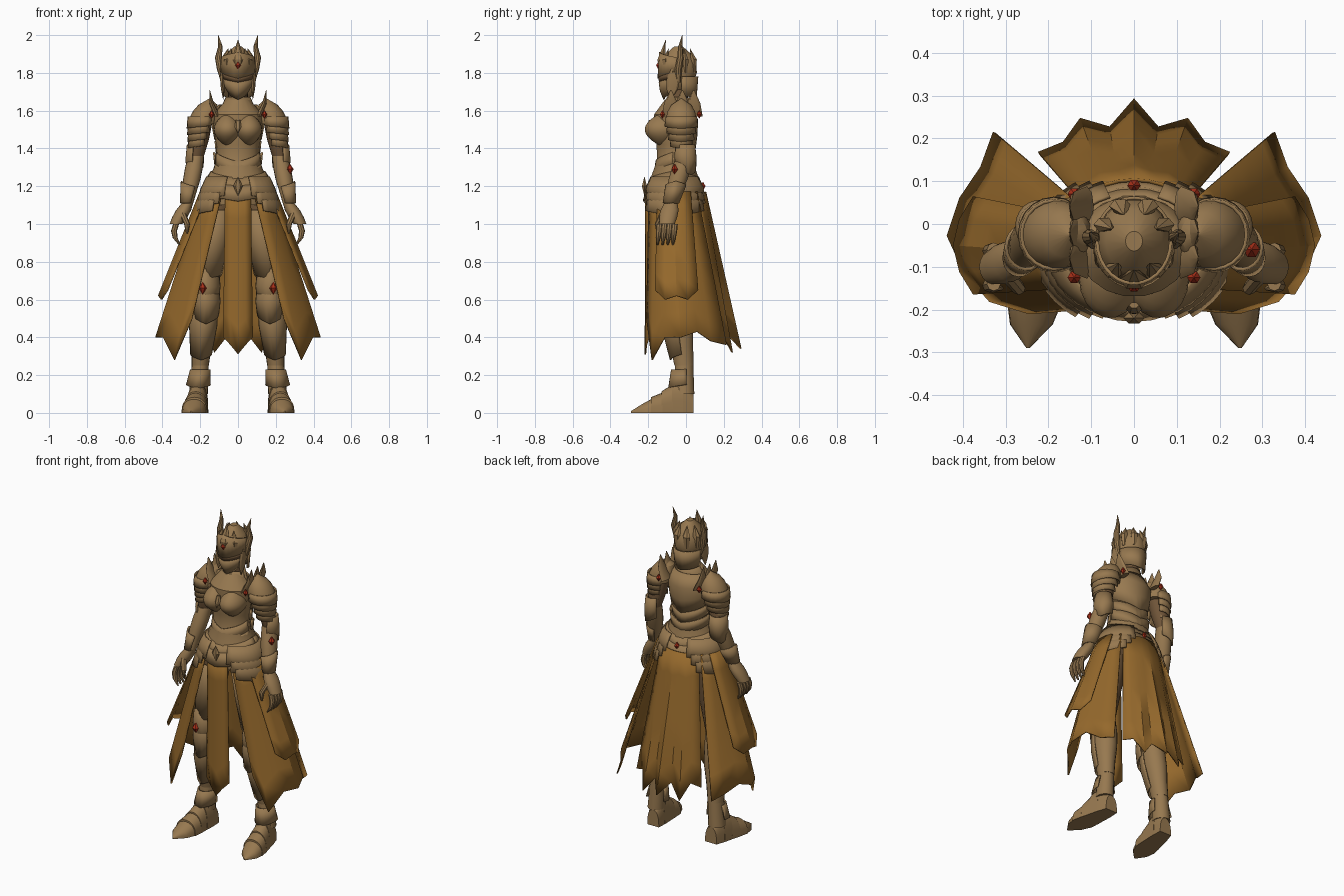
import bpy
import bmesh
from math import cos, sin, pi, radians
from mathutils import Vector

default_cube = bpy.data.objects.get("Cube")
if default_cube:
    bpy.data.objects.remove(default_cube, do_unlink=True)

FRONT, SIDE, BACK = -90, 0, 90
UP = Vector((0, 0, 1))


def make_material(name, red, green, blue):
    material = bpy.data.materials.new(name)
    material.use_nodes = True
    colour = (red, green, blue, 1)
    material.diffuse_color = colour
    material.node_tree.nodes["Principled BSDF"].inputs["Base Color"].default_value = colour
    return material


armour = make_material("bronze armour", .31, .19, .08)
under = make_material("dark underlayer", .16, .09, .04)
cloth = make_material("ochre cloth", .3, .14, .025)
ruby = make_material("red gem", .4, .03, .01)


def build(name, rows, material, closed=False, thick=0, mirror=False):
    """Skin a grid of points: a capped solid if closed, otherwise a thin plate."""
    mesh = bpy.data.meshes.new(name)
    bm = bmesh.new()
    grid = [[bm.verts.new(point) for point in row] for row in rows]
    count = len(grid[0])
    for upper, lower in zip(grid, grid[1:]):
        for i in range(count if closed else count - 1):
            j = (i + 1) % count
            bm.faces.new((upper[i], upper[j], lower[j], lower[i]))
    if closed:
        bm.faces.new(grid[0])
        bm.faces.new(grid[-1])
    bmesh.ops.recalc_face_normals(bm, faces=bm.faces)
    bm.to_mesh(mesh)
    bm.free()
    mesh.materials.append(material)
    part = bpy.data.objects.new(name, mesh)
    bpy.context.collection.objects.link(part)
    bpy.ops.object.select_all(action="DESELECT")
    part.select_set(True)
    bpy.context.view_layer.objects.active = part
    bpy.ops.object.shade_smooth_by_angle(angle=radians(30))
    if thick:
        solid = part.modifiers.new("thickness", "SOLIDIFY")
        solid.thickness = thick
        solid.offset = 0
    if mirror:
        part.modifiers.new("mirror", "MIRROR").use_mirror_merge = False


def follow(path, t):
    """Point at fraction t of a path."""
    place = t * (len(path) - 1)
    i = min(int(place), len(path) - 2)
    return Vector(path[i]).lerp(Vector(path[i + 1]), place - i)


def ellipses(path, radii, depth, angles):
    """Level rings of evenly spaced radii along a path."""
    rows = []
    for k, radius in enumerate(radii):
        centre = follow(path, k / (len(radii) - 1))
        radius = max(radius, .001)
        rows.append([centre + radius * Vector((cos(a), depth * sin(a), 0)) for a in angles])
    return rows


def solid(name, path, radii, depth=1, material=armour, sides=18, mirror=False):
    angles = [2 * pi * i / sides for i in range(sides)]
    build(name, ellipses(path, radii, depth, angles), material, closed=True, mirror=mirror)


def plate(name, path, radii, depth, facing, span, dips=(0, 0), material=armour, mirror=False):
    """Curved plate; dips lower the middle of its top and bottom edges to a point."""
    sides = 14
    angles = [radians(facing + span * (i / sides - .5)) for i in range(sides + 1)]
    rows = ellipses(path, radii, depth, angles)
    for k, row in enumerate(rows):
        t = k / (len(rows) - 1)
        for i, point in enumerate(row):
            point.z -= (dips[0] * (1 - t) + dips[1] * t) * (1 - abs(2 * i / sides - 1))
    build(name, rows, material, thick=.008, mirror=mirror)


def gem(name, place, size=.022, mirror=False):
    centre = Vector(place)
    solid(name, [centre - size * UP, centre + size * UP], [0, size * .7, 0],
          material=ruby, sides=6, mirror=mirror)


def symmetric(half):
    return half + half[-2::-1]


def skirt(name, top, hem, waist, radii, heights, mirror=False):
    """Cloth from an arc of the waist ellipse to a jagged hem; top and hem are angle ranges."""
    steps = 6
    rows = [[] for step in range(steps + 1)]
    for i, (radius, height) in enumerate(zip(radii, heights)):
        t = i / (len(radii) - 1)
        high, low = (radians(start + (end - start) * t) for start, end in (top, hem))
        upper = Vector((waist * cos(high), waist * .85 * sin(high) - .05, 1.17))
        lower = Vector((radius * cos(low), radius * sin(low) - .05, height))
        for step, row in enumerate(rows):
            row.append(upper.lerp(lower, step / steps))
    build(name, rows, cloth, thick=.008, mirror=mirror)


def core(z):
    return Vector((0, -.06, z))


def skull(z):
    return Vector((0, -.04, z))


# Torso
solid("cuirass", [core(1.1), core(1.66)], [.16, .165, .145, .11, .115, .13, .13, .06], .85)
bust = Vector((.056, -.125, 1.49))
solid("breastplate", [bust + .1 * UP, bust - .08 * UP],
      [.073 * sin(pi * k / 10) ** .8 for k in range(11)], 1.3, mirror=True)
for k in range(2):
    z, grow = 1.38 - .06 * k, .008 * k
    plate("waist_lame", [core(z), core(z - .07)], [.113 + grow, .12 + grow], .87, FRONT, 170, (.05, .06))
    plate("back_lame", [core(z + .06), core(z)], [.121 + grow, .115 + grow], .87, BACK, 170, (.05, .06))
plate("shoulder_blade_plate", [core(1.63), core(1.45)], [.1, .138, .134, .122], .87, BACK, 170, (0, .06))
plate("gorget_front", [skull(1.67), core(1.59)], [.062, .08, .115], .9, FRONT, 180, (0, .04))
plate("gorget_rear", [skull(1.67), core(1.59)], [.062, .08, .115], .9, BACK, 180, (0, .04))
solid("neck", [skull(1.6), skull(1.75)], [.055, .05], material=under)
solid("chest_crest", [(0, -.19, 1.55), (0, -.21, 1.48)], [.012, .018, 0], .6, sides=6)

# Belt and hip plates
for name, facing in (("front", FRONT), ("rear", BACK)):
    plate(name + "_belt", [core(1.28), core(1.23)], [.14, .172], .87, facing, 180, (.04, .06))
    plate(name + "_fauld", [core(1.23), core(1.17)], [.165, .19], .87, facing, 180, (.03, .05))
for k in range(3):
    z, grow = 1.25 - .04 * k, .013 * k
    plate("hip_plate", [core(z), core(z - .1)], [.165 + grow, .195 + grow, .21 + grow], .8,
          SIDE, 140 - 15 * k, (0, .03), mirror=True)
gem("rear_belt_gem", (0, .09, 1.2))
solid("belt_buckle", [(0, -.22, 1.25), (0, -.22, 1.15)], [0, .025, 0], .6, sides=6)

# Helmet
solid("helmet", [core(1.67), skull(1.8), skull(1.94)], [.02, .055, .078, .086, .084, .066, .02], 1.15)
plate("eye_slit", [skull(1.8), skull(1.77)], [.09, .086], 1.15, FRONT, 130, (.02, .02), material=under)
plate("brow_plate", [skull(1.88), skull(1.81)], [.086, .093], 1.15, FRONT, 180, (-.03, .04))
plate("face_guard", [skull(1.77), core(1.69)], [.086, .072, .048], 1.17, FRONT, 150, (.02, .03))
plate("nape_guard", [skull(1.78), skull(1.68)], [.088, .08], 1.15, BACK, 160, (0, .02))
solid("cheek_guards", [(.085, -.06, 1.82), (.078, -.08, 1.66)], [.008, .012, .01, 0], 3, sides=8, mirror=True)
gem("helmet_gem", (0, -.145, 1.84))

# Crown points and horns
for degrees in (FRONT, -130, -50, 25, 65, 115, 155):
    a = radians(degrees)
    rim = Vector((.076 * cos(a), .09 * sin(a), 0))
    tip, wide = (1.975, .035) if degrees == FRONT else (1.93, .026)
    solid("crown_point", [skull(1.8) + rim, skull(1.87) + rim, skull(tip) + rim * .75],
          [.015, wide, 0], .7, sides=6)
solid("horns", [(.078, -.04, 1.75), (.092, -.04, 1.82), (.104, -.03, 1.88), (.093, -.03, 1.94), (.105, -.02, 2)],
      [.012, .02, .018, .012, 0], sides=10, mirror=True)

# Shoulders
cap = Vector((.187, -.025, 1.53))
solid("pauldrons", [(.15, -.025, 1.665), cap], [0, .05, .07, .077, .079], 1.05, mirror=True)
for k in range(4):
    lame = cap + Vector((.007 * k, 0, .04 - .035 * k))
    plate("shoulder_lame", [lame, lame - .05 * UP], [.076 - .009 * k, .081 - .009 * k], 1.05,
          SIDE, 250, (0, .015), mirror=True)
for y in (-.08, -.02, .04):
    solid("neck_guard_point", [(.11, y, 1.57), (.14, y, 1.64), (.15, y, 1.71)],
          [.016, .012, 0], 3, sides=8, mirror=True)
gem("front_shoulder_gems", (.14, -.125, 1.58), mirror=True)
gem("rear_shoulder_gems", (.14, .07, 1.58), mirror=True)

# Arms
elbow, wrist = Vector((.222, -.005, 1.36)), Vector((.268, -.08, 1.11))
solid("upper_arms", [cap, elbow], [.05, .05, .042], material=under, mirror=True)
solid("vambraces", [elbow, wrist], [.042, .047, .046, .038, .031], 1.1, mirror=True)
plate("elbow_plates", [elbow + .06 * UP, elbow - .06 * UP], [.045, .052, .048], 1.1,
      35, 210, (0, .04), mirror=True)
plate("gauntlet_cuffs", [elbow.lerp(wrist, .65), wrist], [.047, .036], 1.1, SIDE, 240, (-.03, 0), mirror=True)
gem("elbow_gem", (.275, -.06, 1.29), .028)

# Hands
knuckle, fingertip = Vector((.328, -.1, 1)), Vector((.31, -.11, .89))
solid("palms", [wrist, knuckle], [.03, .04, .04, .034], 1.2, mirror=True)
for k in range(4):
    shift = Vector((0, .027 * (k - 1.5), 0))
    bend = knuckle.lerp(fingertip, .5) + Vector((.025, 0, 0))
    solid("finger", [knuckle + shift, bend + shift, fingertip + shift],
          [.016, .016, .013, .005], sides=8, mirror=True)
solid("thumbs", [(.295, -.12, 1.06), (.27, -.15, 1), (.27, -.15, .95)], [.018, .016, .005], sides=8, mirror=True)

# Legs
hip, knee = Vector((.1, -.06, 1.18)), Vector((.17, -.06, .65))
ankle, heel = Vector((.2, -.01, .25)), Vector((.21, -.01, .1))
solid("thighs", [hip, knee], [.09, .088, .075, .062], material=under, mirror=True)
plate("thigh_plates", [hip.lerp(knee, .2), hip.lerp(knee, .85)], [.095, .09, .076], 1.05,
      -70, 180, (0, .02), mirror=True)
solid("greaves", [knee, ankle], [.06, .068, .065, .053, .045], 1.15, mirror=True)
solid("ankles", [ankle, heel], [.045, .05], 1.1, mirror=True)
plate("shin_plates", [knee.lerp(ankle, .1), knee.lerp(ankle, .85)], [.068, .071, .054], 1.18,
      FRONT, 170, (.03, .03), mirror=True)
for k in range(2):
    middle = knee - .08 * k * UP
    plate("knee_plate", [middle + .09 * UP, middle - .05 * UP], [.067, .074, .066], 1.2,
          FRONT, 180, (-.04, .05), mirror=True)
gem("knee_gems", (.187, -.15, .66), .032, mirror=True)
plate("ankle_cuffs", [ankle - .02 * UP, heel + .05 * UP], [.05, .062], 1.3, FRONT, 200, (0, .02), mirror=True)


# Armoured shoes, arched over a flat sole
def shoe_arch(name, sections):
    sides = 12
    rows = [[(x + w * cos(pi * k / sides), y, h * abs(sin(pi * k / sides)) ** .7)
             for k in range(sides + 1)] for x, y, w, h in sections]
    build(name, rows, armour, closed=True, mirror=True)


widths = [.04, .05, .055, .062, .065, .05, .004]
arches = [.1, .17, .15, .105, .075, .045, .01]
foot = [(.2 + .008 * k, .04 - .055 * k, w, h) for k, (w, h) in enumerate(zip(widths, arches))]
shoe_arch("shoes", foot)
for (x, y, w, h), (toe_x, toe_y, toe_w, toe_h) in zip(foot[1:4], foot[2:5]):
    shoe_arch("shoe_lame", [(x, y, w + .001, h + .002), (toe_x, toe_y - .005, toe_w + .002, toe_h + .008)])

# Cloth panels
skirt("front_tabard", (-111, -69), (-118, -62), .19, [.165] * 5, symmetric([.4, .36, .31]))
skirt("rear_skirt", (44, 136), (44, 136), .18, symmetric([.31, .29, .32, .28, .34]),
      symmetric([.4, .42, .32, .41, .34]))
skirt("side_skirts", (-64, 42), (-33, 39), .19, [.29, .36, .4, .435, .42, .4, .42],
      [.5, .28, .4, .4, .43, .38, .36], mirror=True)
skirt("upper_side_skirts", (-36, 26), (-17, 17), .2, symmetric([.39, .41, .42]),
      symmetric([.65, .6, .62]), mirror=True)
